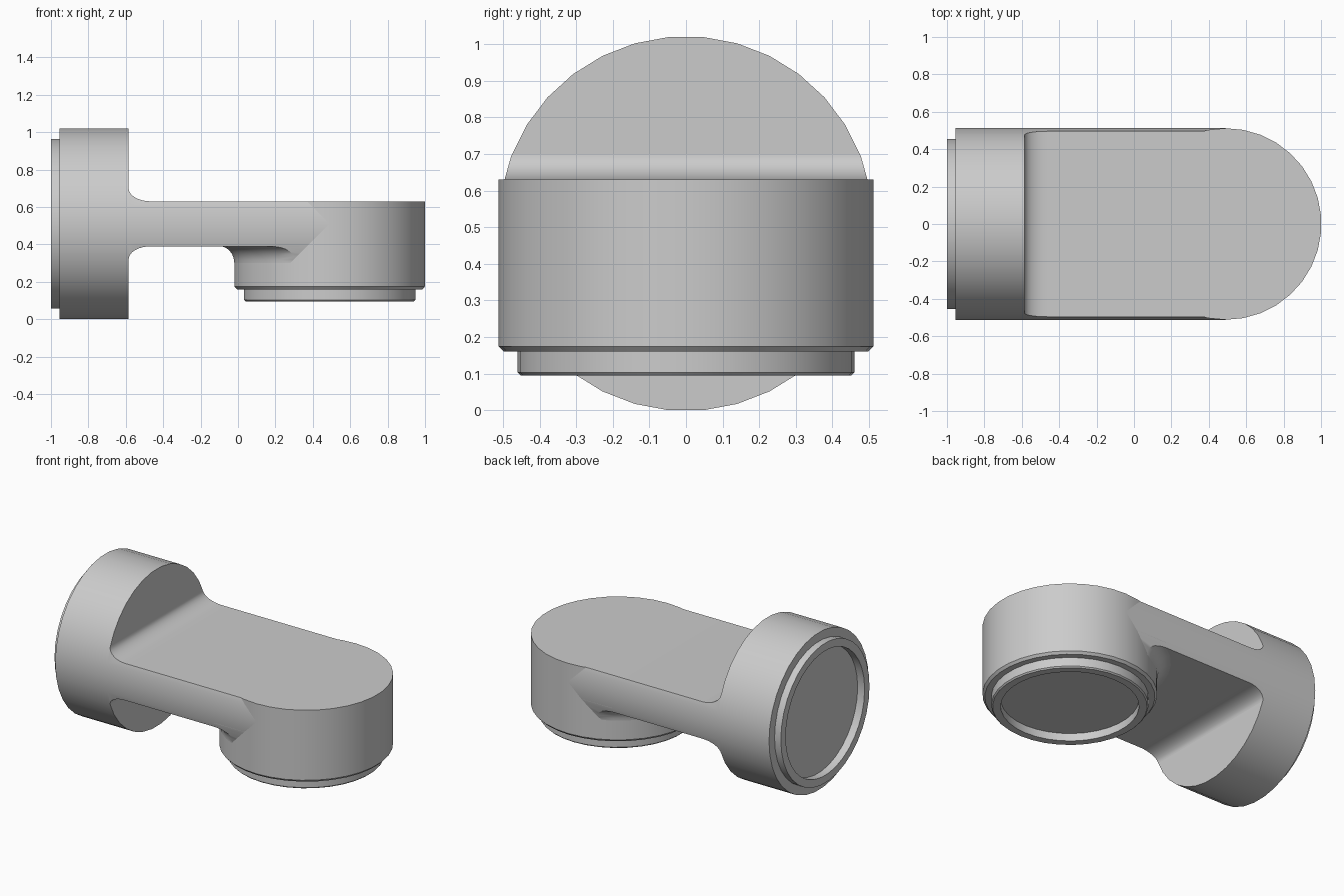
import bpy, bmesh, math

cube = bpy.data.objects.get("Cube")
if cube:
    bpy.data.objects.remove(cube, do_unlink=True)

SIDES = 34
R = 0.512        # outer radius of both round ends
MID = 0.51       # height of the arm axis
HEAD_X = 0.49    # centre of the hanging head

grey = bpy.data.materials.new("light_grey")
grey.use_nodes = True
grey.diffuse_color = (0.6, 0.6, 0.6, 1)
grey.node_tree.nodes["Principled BSDF"].inputs["Base Color"].default_value = (0.6, 0.6, 0.6, 1)


def finish(name, bm):
    bmesh.ops.recalc_face_normals(bm, faces=bm.faces)
    mesh = bpy.data.meshes.new(name)
    bm.to_mesh(mesh)
    bm.free()
    mesh.materials.append(grey)
    ob = bpy.data.objects.new(name, mesh)
    bpy.context.collection.objects.link(ob)
    return ob


def lathe(name, profile, place):
    """Turn (radius, height) points; place(c, s, h) maps them into space."""
    bm = bmesh.new()
    rings = []
    for r, h in profile:
        angles = [math.tau * i / SIDES for i in range(SIDES)]
        rings.append([bm.verts.new(place(r * math.cos(a), r * math.sin(a), h)) for a in angles])
    for a, b in zip(rings, rings[1:]):
        for i in range(SIDES):
            j = (i + 1) % SIDES
            bm.faces.new((a[i], a[j], b[j], b[i]))
    bm.faces.new(rings[0])
    bm.faces.new(rings[-1])
    return finish(name, bm)


def along_x(c, s, h):
    return (h, c, MID + s)


def along_z(c, s, h):
    return (HEAD_X + s, c, h)


def select(ob):
    bpy.ops.object.select_all(action='DESELECT')
    ob.select_set(True)
    bpy.context.view_layer.objects.active = ob


def smooth(ob):
    select(ob)
    bpy.ops.object.shade_smooth_by_angle(angle=math.radians(30))


def trim(ob, cutter):
    select(ob)
    mod = ob.modifiers.new("trim", 'BOOLEAN')
    mod.operation = 'INTERSECT'
    mod.solver = 'EXACT'
    mod.object = cutter
    bpy.ops.object.modifier_apply(modifier=mod.name)


quarter = [math.radians(90) * i / 8 for i in range(9)]

# Round wall mount with a stepped lip and shallow recess
mount = lathe("wall_mount", [(R, -0.585), (R, -0.955), (0.455, -0.955), (0.455, -1.0),
                             (0.405, -1.0), (0.405, -0.95)], along_x)

# Hanging round head with chamfers, lip and recess
head = lathe("head", [(R, 0.63), (R, 0.175), (0.498, 0.16), (0.46, 0.16), (0.46, 0.103),
                      (0.452, 0.095), (0.405, 0.095), (0.405, 0.145)], along_z)

# Flat arm: side profile with flared root, mirrored about its axis
upper = [(-0.465 - 0.12 * math.cos(t), 0.19 - 0.07 * math.sin(t)) for t in quarter]
upper.append((HEAD_X, 0.12))
outline = [(x, MID + z) for x, z in upper] + [(x, MID - z) for x, z in reversed(upper)]
bm = bmesh.new()
near = [bm.verts.new((x, -0.6, z)) for x, z in outline]
far = [bm.verts.new((x, 0.6, z)) for x, z in outline]
bm.faces.new(near)
bm.faces.new(far)
for i in range(len(outline)):
    j = (i + 1) % len(outline)
    bm.faces.new((near[i], near[j], far[j], far[i]))
arm = finish("arm", bm)

# Concave fillet joining the arm underside to the head
flare = [(0.592 - 0.08 * math.cos(t), 0.30 + 0.09 * math.sin(t)) for t in quarter]
collar = lathe("head_fillet", flare + [(0.592, 0.42)], along_z)

# Round off arm and fillet to the mount's own cylinder
cutter = lathe("trim_cylinder", [(R, -0.7), (R, 0.493)], along_x)
cutter.hide_render = True
for part in (arm, collar):
    trim(part, cutter)
bpy.data.objects.remove(cutter, do_unlink=True)

for part in (mount, head, arm, collar):
    smooth(part)
